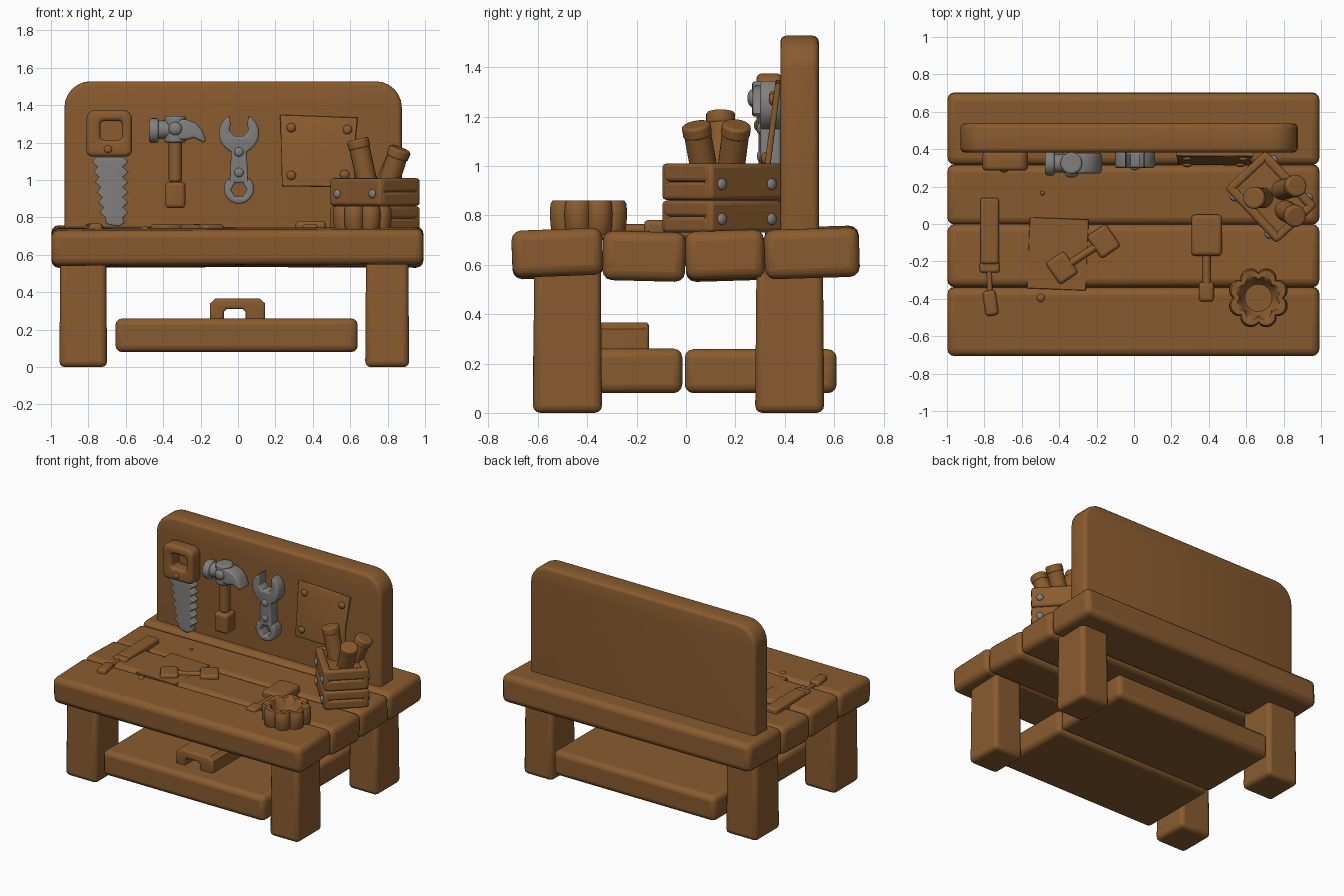
import bpy, bmesh, math
from mathutils import Vector, Matrix, Euler

if "Cube" in bpy.data.objects:
    bpy.data.objects.remove(bpy.data.objects["Cube"])


def material(name, rgb):
    m = bpy.data.materials.new(name)
    m.diffuse_color = (*rgb, 1)
    m.use_nodes = True
    m.node_tree.nodes["Principled BSDF"].inputs["Base Color"].default_value = m.diffuse_color
    return m


WOOD = material("brown wood", (0.25, 0.105, 0.028))
STEEL = material("grey steel", (0.22, 0.215, 0.21))


def finish(name, ob, mat, bevel=0, seg=3):
    ob.name = ob.data.name = name
    ob.data.materials.clear()
    ob.data.materials.append(mat)
    if bevel:
        b = ob.modifiers.new("bevel", 'BEVEL')
        b.width, b.segments, b.limit_method = bevel, seg, 'ANGLE'
    bpy.ops.object.select_all(action='DESELECT')
    ob.select_set(True)
    bpy.context.view_layer.objects.active = ob
    bpy.ops.object.shade_smooth_by_angle(angle=math.radians(40))
    return ob


def box(name, lo, hi, bevel=0.03, mat=WOOD, rot=(0, 0, 0), taper=1.0):
    """Rounded block between two corners; taper scales the top end."""
    lo, hi = Vector(lo), Vector(hi)
    size = hi - lo
    bm = bmesh.new()
    bmesh.ops.create_cube(bm, size=1)
    for v in bm.verts:
        k = taper if v.co.z > 0 else 1
        v.co = Vector((v.co.x * size.x * k, v.co.y * size.y * k, v.co.z * size.z))
    me = bpy.data.meshes.new(name)
    bm.to_mesh(me)
    bm.free()
    ob = bpy.data.objects.new(name, me)
    bpy.context.collection.objects.link(ob)
    ob.location, ob.rotation_euler = (lo + hi) / 2, rot
    return finish(name, ob, mat, bevel)


def rod(name, a, b, r, mat=WOOD, bevel=0.012, sides=20):
    """Cylinder from point a to point b."""
    a, b = Vector(a), Vector(b)
    bpy.ops.mesh.primitive_cylinder_add(vertices=sides, radius=r, depth=(b - a).length,
                                        location=(a + b) / 2)
    ob = bpy.context.object
    ob.rotation_euler = (b - a).to_track_quat('Z', 'Y').to_euler()
    return finish(name, ob, mat, bevel)


def stud(name, p, r, mat, normal=(0, -1, 0)):
    """Flattened dome facing along normal."""
    bpy.ops.mesh.primitive_uv_sphere_add(segments=16, ring_count=10, radius=r, location=p)
    ob = bpy.context.object
    ob.scale = (1, 1, 0.6)
    ob.rotation_euler = Vector(normal).to_track_quat('Z', 'Y').to_euler()
    return finish(name, ob, mat)


def plate(name, outlines, y0, y1, bevel=0.02, mat=WOOD, rot=0.0):
    """Front-facing slab from (x, z) outlines; later outlines are holes."""
    cu = bpy.data.curves.new(name, 'CURVE')
    cu.dimensions, cu.fill_mode = '2D', 'BOTH'
    cu.bevel_depth, cu.bevel_resolution, cu.offset = bevel, 2, -bevel
    cu.extrude = (y1 - y0) / 2 - bevel
    for pts in outlines:
        s = cu.splines.new('POLY')
        s.points.add(len(pts) - 1)
        for p, (x, z) in zip(s.points, pts):
            p.co = (x, z, 0, 1)
        s.use_cyclic_u = True
    ob = bpy.data.objects.new(name, cu)
    bpy.context.collection.objects.link(ob)
    bpy.ops.object.select_all(action='DESELECT')
    ob.select_set(True)
    bpy.context.view_layer.objects.active = ob
    bpy.ops.object.convert(target='MESH')
    ob = bpy.context.object
    bm = bmesh.new()
    bm.from_mesh(ob.data)
    bmesh.ops.remove_doubles(bm, verts=bm.verts, dist=1e-4)
    bmesh.ops.recalc_face_normals(bm, faces=bm.faces)
    bm.to_mesh(ob.data)
    bm.free()
    ob.location.y = (y0 + y1) / 2
    ob.rotation_euler.x = math.pi / 2 + rot
    return finish(name, ob, mat)


def arc(cx, cz, r, a0, a1, n):
    return [(cx + r * math.cos(math.radians(a0 + (a1 - a0) * i / n)),
             cz + r * math.sin(math.radians(a0 + (a1 - a0) * i / n))) for i in range(n + 1)]


def rrect(x0, x1, z0, z1, rb, rt, n=6):
    return (arc(x1 - rb, z0 + rb, rb, -90, 0, n) + arc(x1 - rt, z1 - rt, rt, 0, 90, n)
            + arc(x0 + rt, z1 - rt, rt, 90, 180, n) + arc(x0 + rb, z0 + rb, rb, 180, 270, n))


# table top planks: y0, y1, z0, z1, tilt
for i, (y0, y1, z0, z1, t) in enumerate([(-.705, -.337, .55, .74, .035), (-.337, -.002, .538, .738, -.025),
                                         (-.002, .318, .538, .735, .03), (.318, .702, .55, .75, .03)]):
    box(f"top_plank_{i + 1}", (-.998, y0, z0), (.992, y1, z1), .04, rot=(t, .004 * (-1) ** (i + 1), 0))

# legs
for n, y0 in (("front", -.62), ("back", .28)):
    box(n + "_left_leg", (-.955, y0, 0), (-.70, y0 + .28, .62), .03, taper=.96)
    box(n + "_right_leg", (.68, y0, 0), (.915, y0 + .28, .62), .03, taper=.96)

# lower shelf planks and staple-shaped handle
box("front_shelf_plank", (-.655, -.62, .08), (.64, -.015, .26), .035)
box("back_shelf_plank", (-.655, -.005, .08), (.64, .61, .258), .035)
plate("shelf_handle", [[(-.15, .25), (-.075, .25), (-.075, .295), (-.06, .31), (.025, .31), (.04, .295),
                        (.04, .25), (.145, .25), (.145, .34), (.115, .367), (-.12, .367), (-.15, .34)]],
      -.5, -.15, .015)

# back board
plate("back_board", [rrect(-.928, .876, .66, 1.528, .03, .14)], .382, .538, .025)

# hanging saw
plate("saw_handle", [rrect(-.81, -.567, 1.125, 1.375, .035, .05), rrect(-.735, -.62, 1.215, 1.315, .02, .02)],
      .285, .39, .022)
right = [(-.585 if i % 2 else -.615, .80 + .027 * i) for i in range(13)]
left = [(-.785 + .05 * (1 - i / 12) - (0 if i % 2 else -.025), .80 + .027 * i) for i in range(12, -1, -1)]
plate("saw_blade", [[(-.705, .765), (-.64, .752), (-.605, .77)] + right + left], .325, .39, .008, STEEL)
stud("saw_rivet", (-.695, .288, 1.165), .022, WOOD)

# hanging hammer
rod("hammer_handle", (-.335, .33, .99), (-.335, .33, 1.23), .036)
plate("hammer_grip", [rrect(-.388, -.282, .85, .99, .02, .02)], .275, .385, .02)
rod("hammer_face", (-.475, .325, 1.265), (-.425, .325, 1.265), .066, STEEL)
rod("hammer_neck", (-.43, .325, 1.268), (-.36, .325, 1.272), .05, STEEL, .005)
rod("hammer_socket", (-.335, .325, 1.20), (-.335, .325, 1.342), .058, STEEL)
plate("hammer_claw", [[(-.36, 1.215), (-.27, 1.215), (-.235, 1.225), (-.185, 1.20), (-.172, 1.212),
                       (-.19, 1.265), (-.225, 1.305), (-.28, 1.325), (-.36, 1.325)]], .27, .38, .015, STEEL)
stud("hammer_cap", (-.335, .27, 1.275), .036, STEEL)

# hanging wrench
cx = .005
plate("hanging_wrench", [[(cx + .048, 1.0), (cx + .042, 1.15)] + arc(cx, 1.25, .107, -55, 62, 10)
                         + [(cx + .045, 1.30), (cx + .05, 1.265), (cx + .025, 1.235), (cx - .025, 1.235),
                            (cx - .05, 1.265), (cx - .045, 1.30)]
                         + arc(cx, 1.25, .107, 118, 235, 10) + [(cx - .042, 1.15), (cx - .048, 1.0)]
                         + arc(cx, .953, .08, 135, 405, 18),
                         arc(cx, .948, .042, 0, 300, 5)], .30, .385, .012, STEEL)
for z in (1.04, 1.15):
    stud("wrench_boss", (cx, .302, z), .025, STEEL)

# pinned wooden sheet leaning on the board
sheet = plate("pinned_sheet", [[(-.195, -.19), (.20, -.195), (.19, -.02), (.21, .18), (0, .187),
                               (-.205, .195), (-.2, .05)]], .338, .362, .008, rot=-.13)
sheet.location.x, sheet.location.z = .43, 1.155
for x, z in ((.285, 1.28), (.585, 1.27), (.285, 1.025), (.57, 1.03)):
    stud("sheet_pin", (x, .335 + (z - 1.155) * .13, z), .025, WOOD)

# crate turned on the table, two slat layers over a core
C = Matrix.Translation((.733, .145, 0)) @ Matrix.Rotation(math.radians(-47), 4, 'Z')


def in_crate(ob):
    ob.matrix_world = C @ Matrix.LocRotScale(ob.location, ob.rotation_euler, ob.scale)


in_crate(box("crate_core", (-.18, -.13, .73), (.18, .13, 1.0), .01))
for i, (z0, z1) in enumerate(((.73, .86), (.862, 1.01))):
    for s in (-1, 1):
        in_crate(box("crate_long_slat", (-.2, s * .125 - .025, z0), (.2, s * .125 + .025, z1), .018))
        in_crate(box("crate_end_slat_low", (s * .18 - .022, -.135, z0), (s * .18 + .022, .135, (z0 + z1) / 2), .015))
        in_crate(box("crate_end_slat_high", (s * .18 - .022, -.135, (z0 + z1) / 2), (s * .18 + .022, .135, z1), .015))
        for x in (-.135, .14):
            in_crate(stud("crate_bolt", (x, s * .152, (z0 + z1) / 2 - .01), .024, STEEL, (0, s, 0)))

# logs in the crate
for a, b in (((.705, .14, .92), (.64, .14, 1.215)), ((.765, .175, .93), (.87, .205, 1.165)),
             ((.785, .085, .92), (.865, .04, 1.165))):
    rod("crate_log", a, b, .055)
    d = (Vector(b) - Vector(a)).normalized()
    rod("log_cap", Vector(b) - d * .05, Vector(b) + d * .004, .059)

# scalloped bowl, lathed with eight lobes
bm = bmesh.new()
N = 96
prof = [(.90, .72), (.97, .745), (1.0, .80), (.985, .845), (.93, .86), (.72, .86), (.62, .845), (.54, .80), (.45, .785)]
rings = []
for j, (k, z) in enumerate(prof):
    ring = []
    for i in range(N):
        a = 2 * math.pi * i / N
        lobe = .135 + .03 * abs(math.sin(4 * a)) ** .7 if j < 6 else .162
        ring.append(bm.verts.new((.665 + lobe * k * math.cos(a), -.395 + lobe * k * math.sin(a), z)))
    rings.append(ring)
for p, q in zip(rings, rings[1:]):
    for i in range(N):
        bm.faces.new((p[i], p[(i + 1) % N], q[(i + 1) % N], q[i]))
bm.faces.new(rings[-1])
bm.faces.new(rings[0][::-1])
me = bpy.data.meshes.new("bowl")
bm.to_mesh(me)
bm.free()
bowl = bpy.data.objects.new("bowl", me)
bpy.context.collection.objects.link(bowl)
finish("scalloped_bowl", bowl, WOOD)

# chisel on the table
box("chisel_handle", (-.822, -.215, .70), (-.722, .14, .765), .015)
box("chisel_collar", (-.825, -.26, .70), (-.718, -.2, .758), .015)
rod("chisel_shaft", (-.775, -.25, .74), (-.77, -.37, .74), .014, bevel=.003)
box("chisel_tip", (-.802, -.49, .70), (-.732, -.355, .768), .018, rot=(0, 0, .15))

# double-headed tool lying on a thin sheet
box("table_sheet", (-.565, -.35, .72), (-.25, .03, .742), .004, rot=(0, 0, -.04))
box("tool_head_low", (-.445, -.305, .70), (-.325, -.165, .765), .018, rot=(0, 0, .6))
box("tool_head_high", (-.225, -.165, .70), (-.10, -.02, .765), .018, rot=(0, 0, .6))
rod("tool_shaft", (-.385, -.24, .742), (-.165, -.095, .742), .02, bevel=.004)

# mallet on the table
box("mallet_head", (.307, -.17, .70), (.47, .05, .782), .02)
rod("mallet_shaft", (.388, -.16, .742), (.388, -.33, .742), .022, bevel=.004)
box("mallet_grip", (.347, -.415, .70), (.427, -.31, .765), .018)

# loose nubs on the table
stud("table_nub", (-.498, -.395, .74), .022, WOOD, (0, 0, 1))
stud("small_table_nub", (-.49, .165, .735), .012, WOOD, (0, 0, 1))
